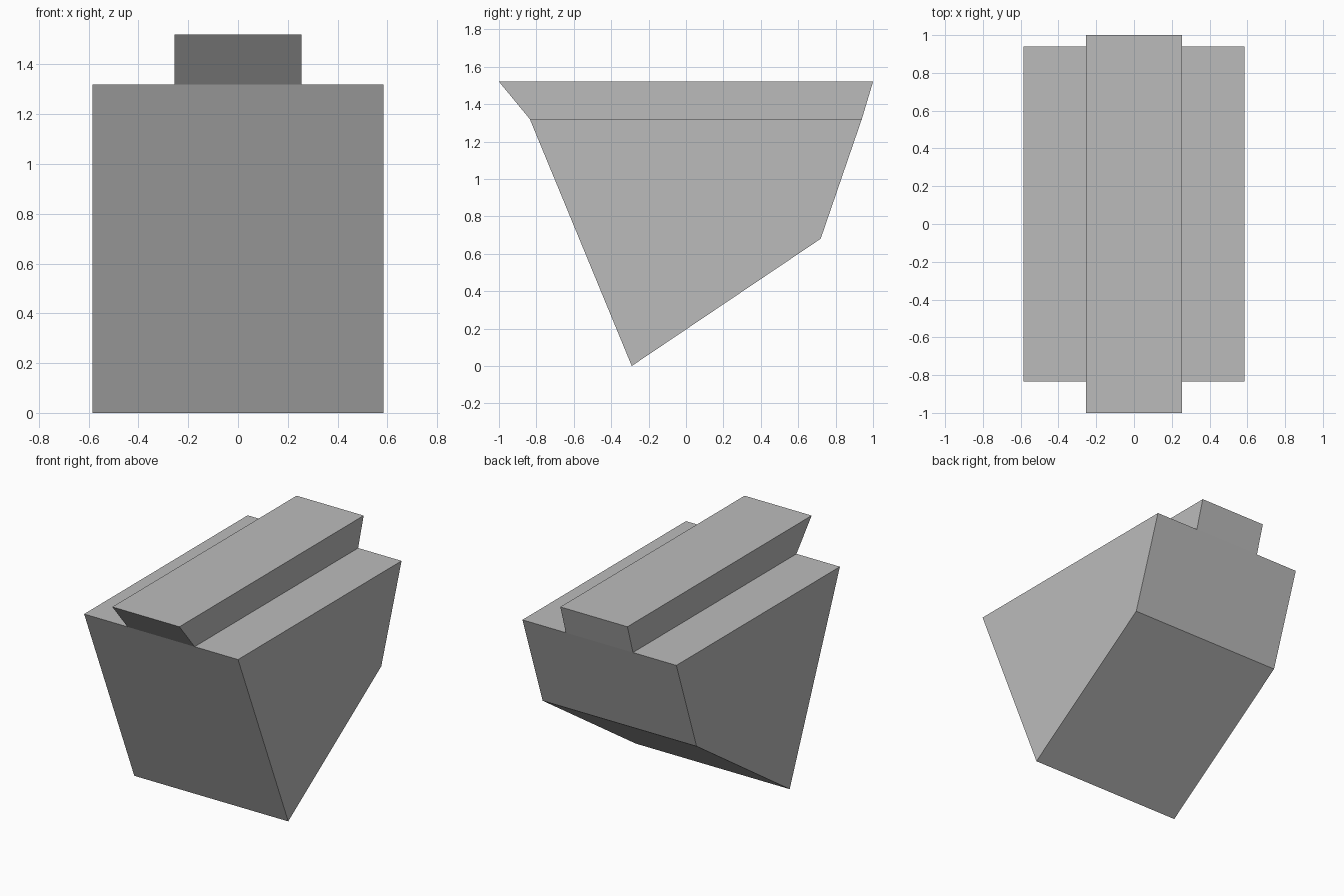
import bpy
import bmesh
from mathutils import Vector

cube = bpy.data.objects.get("Cube")
if cube:
    bpy.data.objects.remove(cube, do_unlink=True)

HALF_WIDTH = 0.585
RAIL_HALF = 0.255
DECK_Z = 1.32
RAIL_Z = 1.52

# Single plain grey
grey = bpy.data.materials.new("plain_grey")
grey.use_nodes = True
colour = (0.5, 0.5, 0.5, 1.0)
grey.diffuse_color = colour
grey.node_tree.nodes["Principled BSDF"].inputs["Base Color"].default_value = colour

# Wedge body: side profile (y, z) swept across the width
profile = [(-0.29, 0.0), (0.72, 0.68), (0.94, DECK_Z), (-0.835, DECK_Z)]
bm = bmesh.new()
side = bm.faces.new([bm.verts.new((-HALF_WIDTH, y, z)) for y, z in profile])
swept = bmesh.ops.extrude_face_region(bm, geom=[side], use_keep_orig=True)
moved = [v for v in swept["geom"] if isinstance(v, bmesh.types.BMVert)]
bmesh.ops.translate(bm, verts=moved, vec=(2 * HALF_WIDTH, 0, 0))
bmesh.ops.recalc_face_normals(bm, faces=bm.faces[:])

# Mark the central strip of the deck
for x in (-RAIL_HALF, RAIL_HALF):
    bmesh.ops.bisect_plane(bm, geom=bm.verts[:] + bm.edges[:] + bm.faces[:],
                           plane_co=(x, 0, 0), plane_no=(1, 0, 0))
bm.normal_update()
strip = [f for f in bm.faces
         if f.normal.z > 0.9 and abs(f.calc_center_median().x) < RAIL_HALF / 2]

# Raise the strip into a rail that overhangs both ends
rail = bmesh.ops.extrude_discrete_faces(bm, faces=strip)["faces"]
for face in rail:
    for v in face.verts:
        v.co = Vector((v.co.x, 1.0 if v.co.y > 0 else -1.0, RAIL_Z))

# Merge flat neighbouring faces
bmesh.ops.dissolve_limit(bm, angle_limit=0.01, verts=bm.verts[:], edges=bm.edges[:])
bmesh.ops.recalc_face_normals(bm, faces=bm.faces[:])

mesh = bpy.data.meshes.new("wedge_body_with_rail")
bm.to_mesh(mesh)
bm.free()
mesh.materials.append(grey)
body = bpy.data.objects.new("wedge_body_with_rail", mesh)
bpy.context.collection.objects.link(body)
